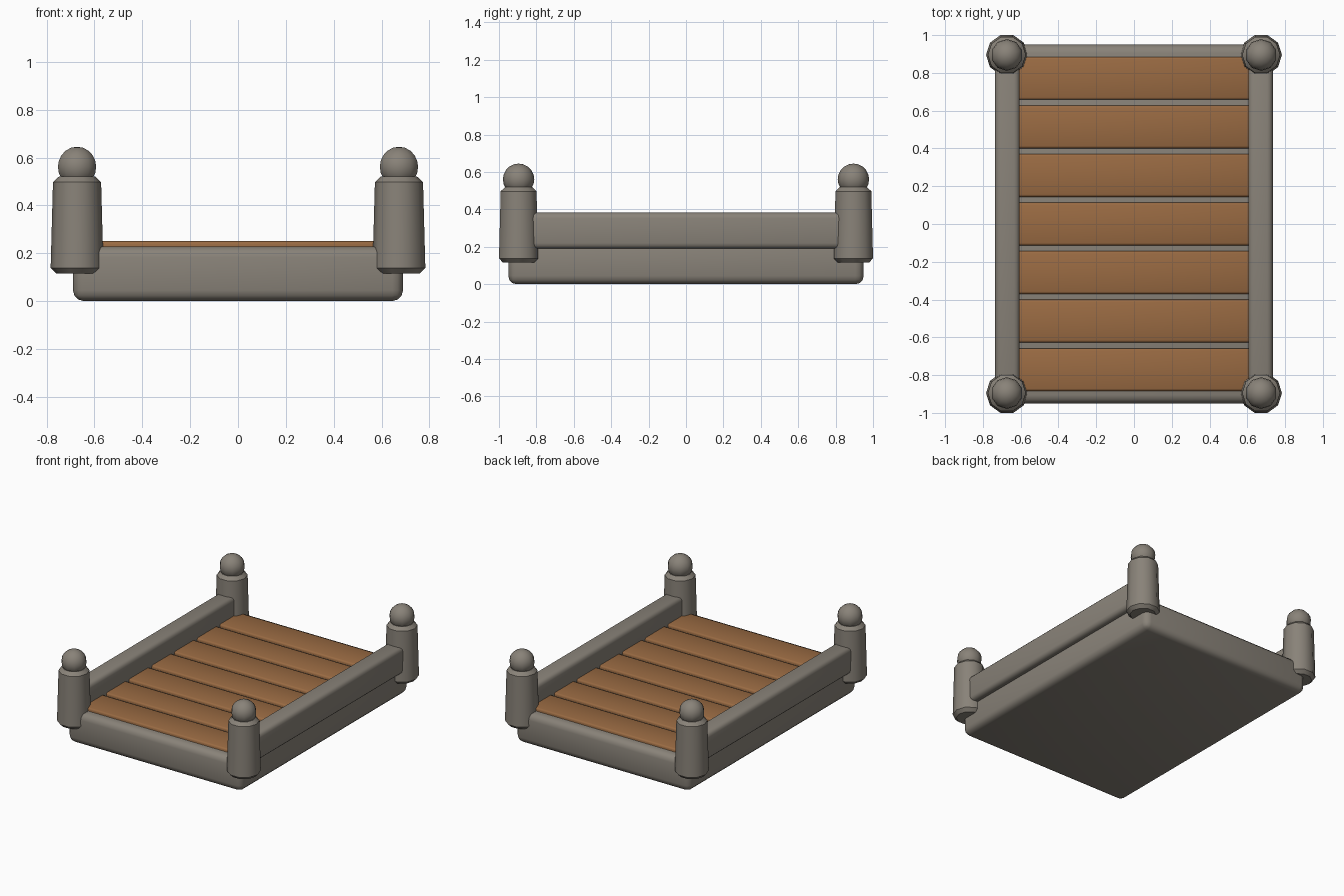
import bpy
import math

if "Cube" in bpy.data.objects:
    bpy.data.objects.remove(bpy.data.objects["Cube"])


def material(name, rgb):
    m = bpy.data.materials.new(name)
    m.diffuse_color = (*rgb, 1)
    m.use_nodes = True
    m.node_tree.nodes["Principled BSDF"].inputs["Base Color"].default_value = m.diffuse_color
    return m


STONE = material("grey_stone", (0.25, 0.225, 0.19))
WOOD = material("brown_wood", (0.32, 0.145, 0.055))


def finish(name, mat, bevel=0, segments=2, angle=35):
    """Name, colour, bevel and smooth the active object."""
    ob = bpy.context.object
    ob.name = name
    ob.data.materials.append(mat)
    if bevel:
        mod = ob.modifiers.new("bevel", "BEVEL")
        mod.width = bevel
        mod.segments = segments
        mod.limit_method = 'ANGLE'
        mod.angle_limit = math.radians(50)
        bpy.ops.object.modifier_apply(modifier=mod.name)
    bpy.ops.object.shade_smooth_by_angle(angle=math.radians(angle))
    return ob


def box(name, mat, lo, hi, bevel, segments=2):
    """Bevelled box between two corners."""
    bpy.ops.mesh.primitive_cube_add(
        size=1, location=[(a + b) / 2 for a, b in zip(lo, hi)])
    bpy.context.object.scale = [b - a for a, b in zip(lo, hi)]
    bpy.ops.object.transform_apply(location=False, rotation=False, scale=True)
    return finish(name, mat, bevel, segments, 50)


# Stone base slab
box("base", STONE, (-0.69, -0.95, 0), (0.69, 0.95, 0.228), 0.045, 3)

# Seven cross planks
PITCH = 0.257
for i in range(7):
    y = (i - 3) * PITCH
    box("plank", WOOD, (-0.65, y - 0.113, 0.17), (0.65, y + 0.113, 0.25), 0.012)

# Side rails, their ends buried in the corner posts
for s in (-1, 1):
    x = s * 0.67
    box("side_rail", STONE, (x - 0.065, -0.89, 0.19), (x + 0.065, 0.89, 0.383), 0.03, 3)

# Ten-sided tapered corner posts with ball caps
for sx in (-1, 1):
    for sy in (-1, 1):
        x, y = sx * 0.673, sy * 0.895
        bpy.ops.mesh.primitive_cone_add(
            vertices=10, radius1=0.111, radius2=0.1, depth=0.405,
            location=(x, y, 0.3175), rotation=(0, 0, math.pi / 2))
        bpy.ops.object.transform_apply(location=False, rotation=True, scale=False)
        finish("corner_post", STONE, 0.023, 1, 40)
        bpy.ops.mesh.primitive_uv_sphere_add(
            segments=10, ring_count=10, radius=0.084, location=(x, y, 0.561),
            rotation=(0, 0, 0))
        finish("post_ball", STONE, angle=60)
